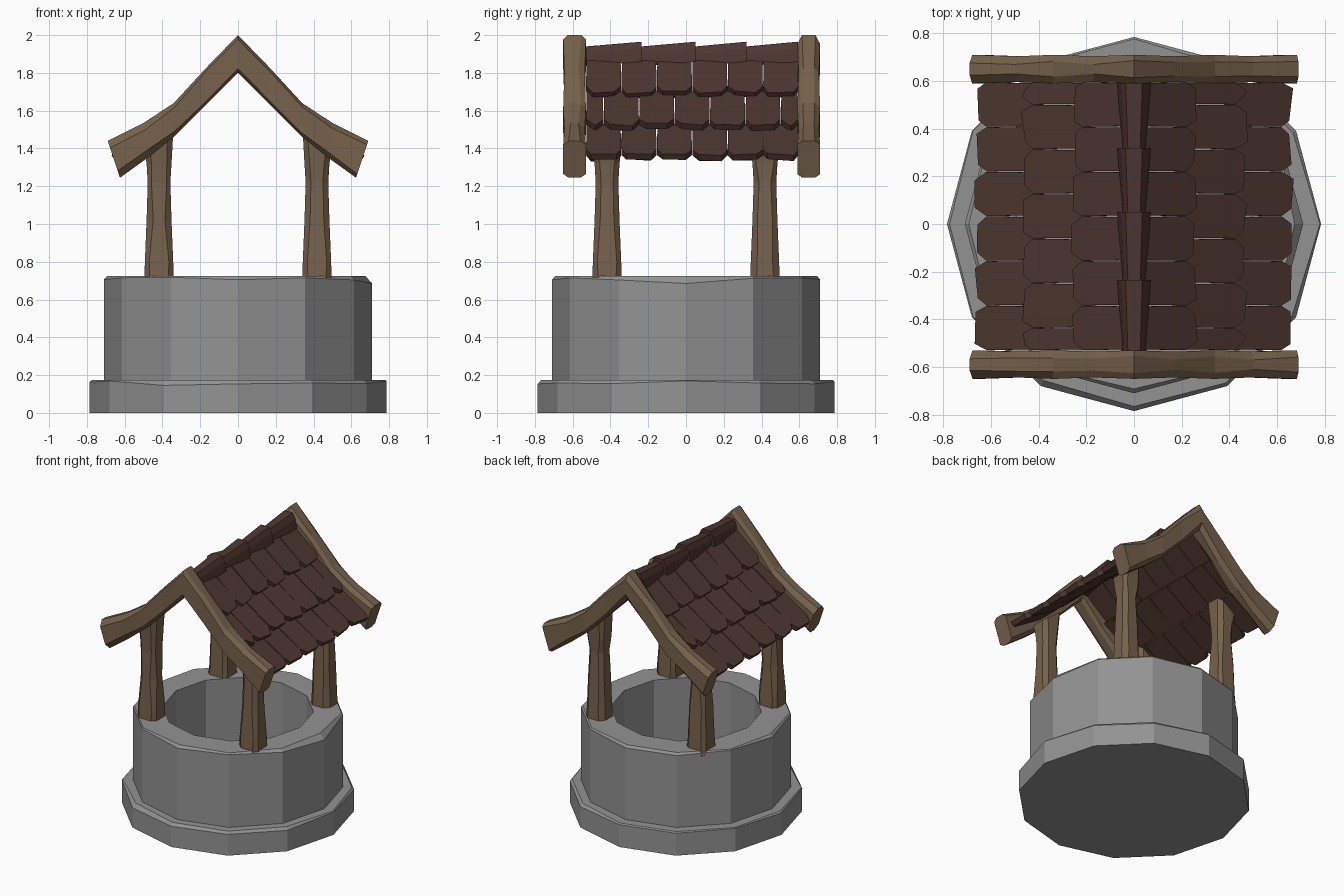
import bpy, bmesh, math, random
from mathutils import Vector

if "Cube" in bpy.data.objects:
    bpy.data.objects.remove(bpy.data.objects["Cube"])

random.seed(7)
R = random.uniform


def material(name, rgb):
    m = bpy.data.materials.new(name)
    m.diffuse_color = (*rgb, 1)
    m.use_nodes = True
    m.node_tree.nodes["Principled BSDF"].inputs["Base Color"].default_value = m.diffuse_color
    return m


STONE = material("grey_stone", (0.29, 0.29, 0.29))
WOOD = material("brown_wood", (0.180, 0.122, 0.070))
TILE = material("dark_brown_tile", (0.075, 0.038, 0.030))


def finish(name, bm, mat):
    bmesh.ops.recalc_face_normals(bm, faces=bm.faces)
    me = bpy.data.meshes.new(name)
    bm.to_mesh(me)
    bm.free()
    me.materials.append(mat)
    ob = bpy.data.objects.new(name, me)
    bpy.context.collection.objects.link(ob)
    return ob


def loft(bm, rings):
    """Skin a list of closed rings and cap both ends."""
    vs = [[bm.verts.new(p) for p in r] for r in rings]
    n = len(vs[0])
    for a, b in zip(vs, vs[1:]):
        for i in range(n):
            j = (i + 1) % n
            bm.faces.new((a[i], a[j], b[j], b[i]))
    bm.faces.new(vs[0])
    bm.faces.new(vs[-1])


def circle(r, z, cut=None, side=0):
    """12-gon ring; cut = per-corner chip sizes taken off radius or height."""
    out = []
    for i in range(12):
        a = math.radians(30 * i)
        c = cut[i] if cut else 0
        rr = r - c * 0.9 if side else r
        zz = z if side else z - c
        out.append((rr * math.cos(a), rr * math.sin(a), zz))
    return out


# Stone foot and hollow wall, with chipped top rims
def chips(hi):
    return [R(0.004, 0.014) if random.random() < 0.5 else R(0.016, hi) for _ in range(12)]


c = chips(0.03)
bm = bmesh.new()
loft(bm, [circle(0.50, 0.06), circle(0.50, 0.175), circle(0.785, 0.175, c, 1),
          circle(0.785, 0.175, c), circle(0.785, 0)])
finish("stone_foot", bm, STONE)

c = chips(0.022)
c[0] = 0.04
bm = bmesh.new()
loft(bm, [circle(0.51, 0.065), circle(0.51, 0.725), circle(0.71, 0.725, c, 1),
          circle(0.71, 0.725, c), circle(0.71, 0.05)])
finish("stone_wall", bm, STONE)

# Four hewn posts: waisted, chamfered, tops cut to the roof slope
for sx in (-1, 1):
    for sy in (-1, 1):
        rings = []
        for z, h in ((0.69, 0.079), (0.8, 0.075), (1.02, 0.066), (1.22, 0.060),
                     (1.32, 0.066), (None, 0.076)):
            k = h - R(0.018, 0.035)
            ring = []
            for u, v in ((h, k), (k, h), (-k, h), (-h, k), (-h, -k), (-k, -h), (k, -h), (h, -k)):
                zz = z if z else 1.50 - (u + 0.08) * 0.75
                ring.append((sx * (0.418 + u), sy * (0.418 + v), zz))
            rings.append(ring)
        bm = bmesh.new()
        loft(bm, rings)
        finish(f"post_{'left' if sx < 0 else 'right'}_{'front' if sy < 0 else 'back'}", bm, WOOD)

# Bent gable beams, front and back
half = [((0.69, 1.44), (0.625, 1.245)), ((0.50, 1.535), (0.465, 1.36)),
        ((0.34, 1.64), (0.335, 1.465)), ((0.17, 1.825), (0.17, 1.63)),
        ((0, 2.0), (0, 1.8))]
stations = [((-t[0], t[1]), (-b[0], b[1])) for t, b in half[:-1]] + half[::-1]
for name, y0, y1 in (("front_gable_beam", -0.65, -0.53), ("back_gable_beam", 0.59, 0.71)):
    rings = []
    for i, (t, b) in enumerate(stations):
        t, b = Vector(t), Vector(b)
        s, w = R(0.09, 0.24), R(0.022, 0.036)
        g = 0.006 if i % 2 else 0
        lo, hi = y0 + g, y1 - g
        prof = ((0, lo + w), (0, hi - w), (s, hi), (1 - s, hi),
                (1, hi - w), (1, lo + w), (1 - s, lo), (s, lo))
        ring = []
        for f, y in prof:
            p = t.lerp(b, f)
            ring.append((p.x, y, p.y))
        rings.append(ring)
    bm = bmesh.new()
    loft(bm, rings)
    finish(name, bm, WOOD)

# Roof tiles: three overlapping rows per side, middle row staggered
ROWS = [((0.0, 1.905), (0.255, 1.695)), ((0.20, 1.705), (0.465, 1.525)),
        ((0.40, 1.53), (0.66, 1.365))]
Y0, Y1, STEP = -0.53, 0.595, 0.1875
for side in (-1, 1):
    bm = bmesh.new()
    for r, (a, b) in enumerate(ROWS):
        a, b = Vector(a), Vector(b)
        d = (b - a).normalized()
        n = Vector((-d.y, d.x))
        L = (b - a).length
        start = Y0 - (STEP / 2 if r == 1 else 0)
        for k in range(7 if r == 1 else 6):
            lo = max(Y0, start + k * STEP)
            hi = min(Y1, lo + STEP if lo > Y0 else start + (k + 1) * STEP)
            if hi - lo < 0.03:
                continue
            l1, l2, skew = L + R(-0.012, 0.012), L + R(-0.012, 0.012), R(0.022, 0.04)
            lift = R(0, 0.006)
            outline = [(lo + 0.004, 0), (lo + 0.001, L - 0.05), (lo + skew, l1),
                       (hi - skew, l2), (hi - 0.001, L - 0.05), (hi - 0.004, 0)]
            rings = []
            for drop in (0, -0.036):
                ring = []
                for y, s in outline:
                    p = a + d * s + n * (drop + lift * s / L)
                    ring.append((side * p.x, y, p.y))
                rings.append(ring)
            loft(bm, rings)
    finish(f"roof_tiles_{'left' if side < 0 else 'right'}", bm, TILE)

# Four tapering ridge caps, each tucked under the wide end of the next
bm = bmesh.new()
edges = [-0.53, -0.235, 0.05, 0.32, 0.592]
for y0, y1 in zip(edges, edges[1:]):
    rings = []
    for y, w, z in ((y0, 0.052, 1.94), (y1, 0.07, 1.965)):
        prof = ((-w, z - 0.105), (-w * 0.8, z - 0.04), (-w * 0.5, z), (w * 0.5, z),
                (w * 0.8, z - 0.04), (w, z - 0.105))
        rings.append([(x, y, zz) for x, zz in prof])
    loft(bm, rings)
finish("ridge_caps", bm, TILE)
